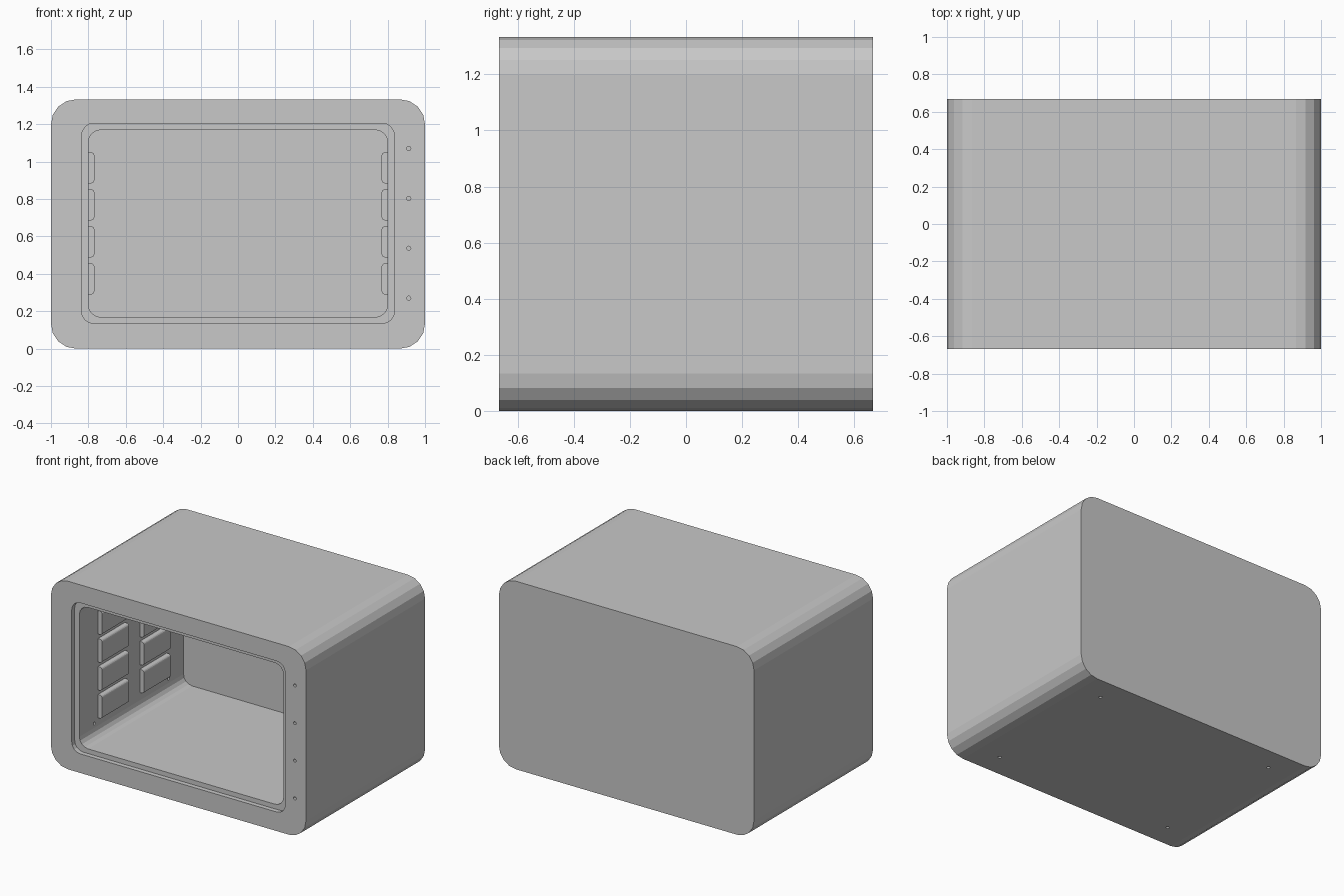
import bpy
import math
from mathutils import Matrix, Vector

old = bpy.data.objects.get("Cube")
if old:
    bpy.data.objects.remove(old, do_unlink=True)

GREY = (0.58, 0.58, 0.58, 1.0)
steel = bpy.data.materials.new("grey metal")
steel.use_nodes = True
steel.diffuse_color = GREY
steel.node_tree.nodes["Principled BSDF"].inputs["Base Color"].default_value = GREY


def rounded_rect(x0, x1, z0, z1, r, steps=4, round_left=True, round_right=True):
    """Outline in x and z, counter-clockwise from the right top corner."""
    pts = []
    corners = ((x1, z1, -1, -1, round_right), (x0, z1, 1, -1, round_left),
               (x0, z0, 1, 1, round_left), (x1, z0, -1, 1, round_right))
    for i, (x, z, sx, sz, is_round) in enumerate(corners):
        if not is_round:
            pts.append((x, z))
            continue
        for k in range(steps + 1):
            a = math.pi / 2 * (i + k / steps)
            pts.append((x + sx * r + r * math.cos(a), z + sz * r + r * math.sin(a)))
    return pts


def prism(name, outline, y0, y1):
    """Extrude an x-z outline along y."""
    n = len(outline)
    verts = [(x, y, z) for y in (y0, y1) for x, z in outline]
    faces = [tuple(range(n)), tuple(reversed(range(n, 2 * n)))]
    faces += [(i, i + n, (i + 1) % n + n, (i + 1) % n) for i in range(n)]
    mesh = bpy.data.meshes.new(name)
    mesh.from_pydata(verts, [], faces)
    mesh.materials.append(steel)
    obj = bpy.data.objects.new(name, mesh)
    bpy.context.collection.objects.link(obj)
    return obj


def drill(location, axis, radius=0.011, depth=0.06):
    """Cutter for a small blind hole centred on a surface."""
    ring = [(radius * math.cos(math.tau * i / 12), radius * math.sin(math.tau * i / 12))
            for i in range(12)]
    obj = prism("hole_cutter", ring, -depth, depth)
    turn = Vector((0, 1, 0)).rotation_difference(Vector(axis)).to_matrix().to_4x4()
    obj.data.transform(Matrix.Translation(location) @ turn)
    return obj


def cut(target, cutter):
    cutter.hide_render = True
    mod = target.modifiers.new("cut", 'BOOLEAN')
    mod.operation = 'DIFFERENCE'
    mod.solver = 'EXACT'
    mod.object = cutter
    bpy.context.view_layer.objects.active = target
    bpy.ops.object.modifier_apply(modifier=mod.name)
    bpy.data.objects.remove(cutter, do_unlink=True)


# Outer housing, with the door recess and the chamber cut out of its front
FRONT, BACK, HEIGHT = -0.667, 0.667, 1.333
housing = prism("housing", rounded_rect(-1, 1, 0, HEIGHT, 0.133), FRONT, BACK)
cut(housing, prism("recess_cutter",
                   rounded_rect(-0.837, 0.837, 0.135, 1.205, 0.067), FRONT - 0.1, FRONT + 0.033))
cut(housing, prism("chamber_cutter",
                   rounded_rect(-0.8, 0.8, 0.168, 1.17, 0.067), FRONT - 0.1, 0.533))

# Control holes on the front
for z in (0.27, 0.537, 0.803, 1.07):
    cut(housing, drill((0.913, FRONT, z), (0, 1, 0)))

# Foot holes underneath and small holes low in the chamber walls
for side in (-1, 1):
    for y in (-0.5, 0.5):
        cut(housing, drill((side * 0.7, y, 0), (0, 0, 1)))
    for y in (-0.467, 0.367):
        cut(housing, drill((side * 0.8, y, 0.265), (1, 0, 0)))

# Shelf supports: two columns of four blocks on each chamber wall
for side, label in ((1, "left"), (-1, "right")):
    inner, outer = side * 0.768, side * 0.802
    for column, (y0, y1) in (("front", (-0.425, -0.125)), ("back", (0.043, 0.343))):
        for row in range(4):
            z = 0.29 + 0.198 * row
            outline = rounded_rect(min(inner, outer), max(inner, outer), z, z + 0.166, 0.018,
                                   round_left=side > 0, round_right=side < 0)
            prism(f"{label}_{column}_shelf_support_{row + 1}", outline, y0, y1)
